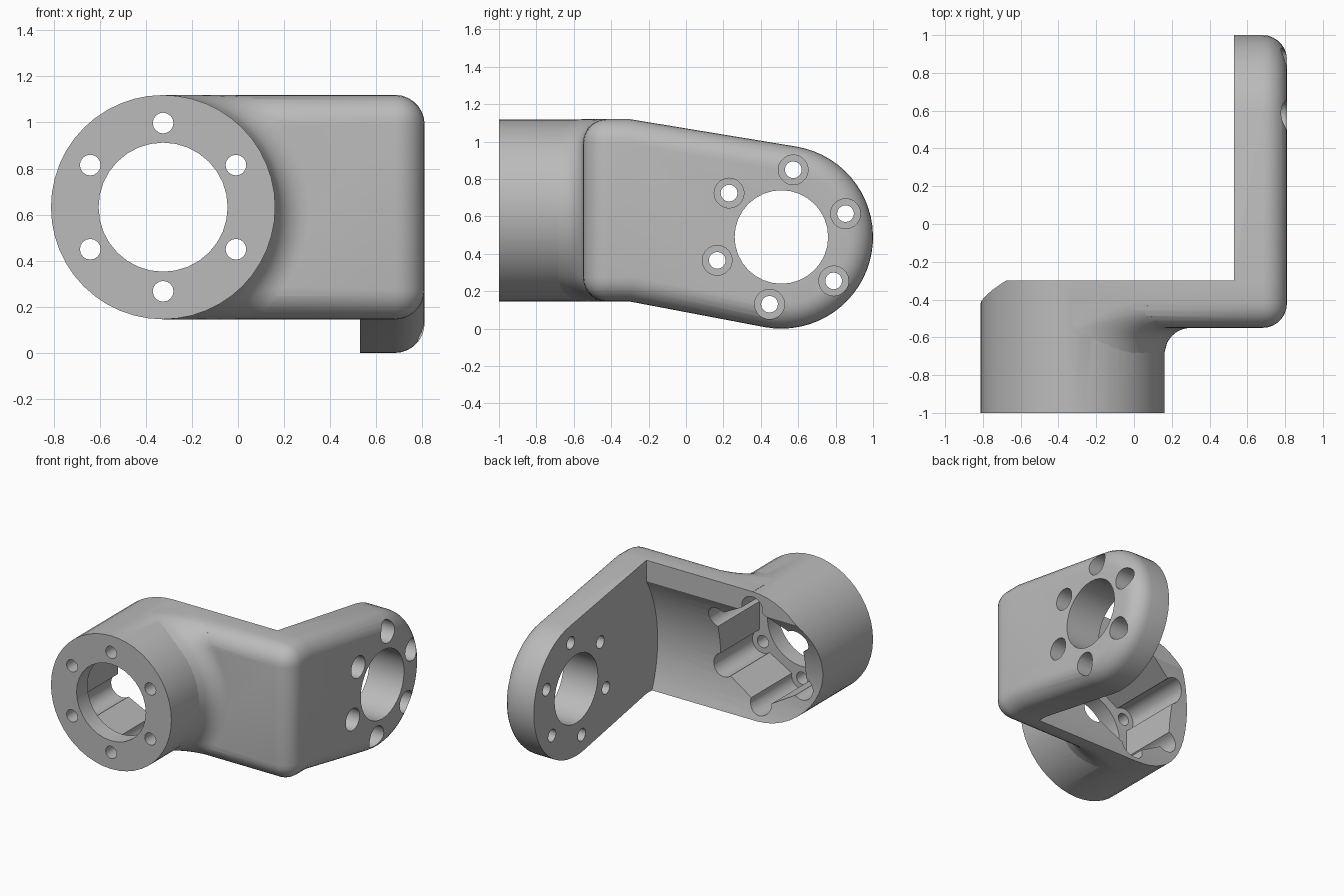
import bpy, bmesh
from math import sin, cos, pi, radians, sqrt

cube = bpy.data.objects.get("Cube")
if cube:
    bpy.data.objects.remove(cube, do_unlink=True)

grey = bpy.data.materials.new("plain_grey")
grey.use_nodes = True
grey.diffuse_color = (0.5, 0.5, 0.5, 1)
grey.node_tree.nodes["Principled BSDF"].inputs["Base Color"].default_value = (0.5, 0.5, 0.5, 1)

# Main dimensions
BARREL = (-0.325, 0.6325)     # barrel axis in x, z
PIVOT = (0.51, 0.49)          # side plate axis in y, z
R = 0.4865                    # barrel radius
HALF = 0.4875                 # half height of the front plate
ROUND = 0.13                  # outer edge rounding
BLEND = 0.14                  # fillet between barrel and plate
FRONT, BACK = -0.55, -0.3     # front plate faces in y
INNER, OUTER = 0.53, 0.81     # side plate faces in x


def add_object(name, bm):
    mesh = bpy.data.meshes.new(name)
    bm.to_mesh(mesh)
    bm.free()
    mesh.materials.append(grey)
    ob = bpy.data.objects.new(name, mesh)
    bpy.context.collection.objects.link(ob)
    return ob


def circle(centre, r, n, start=0.0, sweep=2 * pi, closed=True):
    steps = n if closed else n - 1
    return [(centre[0] + r * cos(start + sweep * i / steps),
             centre[1] + r * sin(start + sweep * i / steps)) for i in range(n)]


def prism_mesh(points, axis, lo, hi):
    """Extrude a profile along x (points are y, z) or y (points are x, z)."""
    bm = bmesh.new()
    place = (lambda p, t: (t, p[0], p[1])) if axis == "x" else (lambda p, t: (p[0], t, p[1]))
    a = [bm.verts.new(place(p, lo)) for p in points]
    b = [bm.verts.new(place(p, hi)) for p in points]
    n = len(points)
    bm.faces.new(a)
    bm.faces.new(b)
    for i in range(n):
        j = (i + 1) % n
        bm.faces.new((a[i], a[j], b[j], b[i]))
    bmesh.ops.recalc_face_normals(bm, faces=bm.faces)
    return bm


def prism(name, points, axis, lo, hi):
    return add_object(name, prism_mesh(points, axis, lo, hi))


def combine(target, other, operation):
    mod = target.modifiers.new(operation.lower(), "BOOLEAN")
    mod.operation = operation
    mod.solver = "EXACT"
    mod.object = other
    bpy.context.view_layer.objects.active = target
    bpy.ops.object.modifier_apply(modifier=mod.name)
    bpy.data.objects.remove(other, do_unlink=True)


def cut(target, points, axis, lo, hi):
    combine(target, prism("cutter", points, axis, lo, hi), "DIFFERENCE")


# Angled bracket: tapering side outline, rounded on its outer edges
low, high = BARREL[1] - HALF, BARREL[1] + HALF
outline = [(FRONT, low), (BACK, low)]
outline += circle(PIVOT, 0.49, 33, radians(-100.5), radians(181), closed=False)
outline += [(BACK, high), (FRONT, high)]
bm = prism_mesh(outline, "x", BARREL[0] - 0.005, OUTER)
edges = [e for e in bm.edges
         if all(abs(v.co.x - OUTER) < 1e-4 for v in e.verts)
         or (all(abs(v.co.y - FRONT) < 1e-4 for v in e.verts)
             and any(v.co.x > 0 for v in e.verts))]
bmesh.ops.bevel(bm, geom=edges, offset=ROUND, segments=7, profile=0.5, affect="EDGES")
bracket = add_object("bracket", bm)

# Round barrel joined to the front plate
combine(bracket, prism("barrel", circle(BARREL, R, 48, pi / 2), "y", -1, BACK), "UNION")

# Inside of the angle, with a round clearance about the side plate axis
cut(bracket, [(BACK, -1), (2, -1), (2, 2), (BACK, 2)], "x", -2, INNER)
cut(bracket, circle(PIVOT, 0.94, 96), "x", -2, INNER)

# Barrel: front opening and six-sided pocket behind the flange
cut(bracket, circle(BARREL, 0.28, 32), "y", -1.5, -0.5)
cut(bracket, circle(BARREL, 0.345 / cos(pi / 6), 6, pi / 6), "y", -0.875, 0)

# Side plate: main opening
cut(bracket, circle(PIVOT, 0.25, 32), "x", 0, 1.5)

# Six screw holes with wider clearance on each end
for k in range(6):
    a = pi / 6 + k * pi / 3
    c = (BARREL[0] + 0.365 * cos(a), BARREL[1] + 0.365 * sin(a))
    cut(bracket, circle(c, 0.045, 16), "y", -1.5, -0.6)
    cut(bracket, circle(c, 0.085, 20), "y", -0.875, 0)
    a -= radians(10)
    c = (PIVOT[0] + 0.365 * cos(a), PIVOT[1] + 0.365 * sin(a))
    cut(bracket, circle(c, 0.045, 16), "x", 0, 1.5)
    cut(bracket, circle(c, 0.08, 20), "x", 0.655, 1.5)


# Hollow fillet from the barrel to the rounded front plate
def plate_front(z):
    t = min(ROUND, max(0, abs(z - BARREL[1]) - (HALF - ROUND)))
    return FRONT + ROUND - sqrt(ROUND ** 2 - t ** 2)


bm = bmesh.new()
rows = []
for i in range(61):
    a = -pi / 2 + pi * i / 60
    reach = min(BLEND, HALF / max(abs(sin(a)), 0.01) - R)
    row = []
    for j in range(11):
        d = reach * j / 10
        r = R + d - (0.003 if j == 0 else 0)
        z = BARREL[1] + r * sin(a)
        rise = BLEND - sqrt(max(0, BLEND ** 2 - (BLEND - d) ** 2))
        row.append(bm.verts.new((BARREL[0] + r * cos(a), plate_front(z) - rise, z)))
    end = row[-1].co
    row.append(bm.verts.new((end.x, plate_front(end.z) + 0.01, end.z)))
    rows.append(row)
for r0, r1 in zip(rows, rows[1:]):
    for j in range(len(r0) - 1):
        bm.faces.new((r0[j], r0[j + 1], r1[j + 1], r1[j]))
fillet = add_object("barrel_fillet", bm)

# Smooth rounded surfaces, keep machined edges sharp
for ob in (bracket, fillet):
    bpy.ops.object.select_all(action="DESELECT")
    ob.select_set(True)
    bpy.context.view_layer.objects.active = ob
    bpy.ops.object.shade_smooth_by_angle(angle=radians(30))
